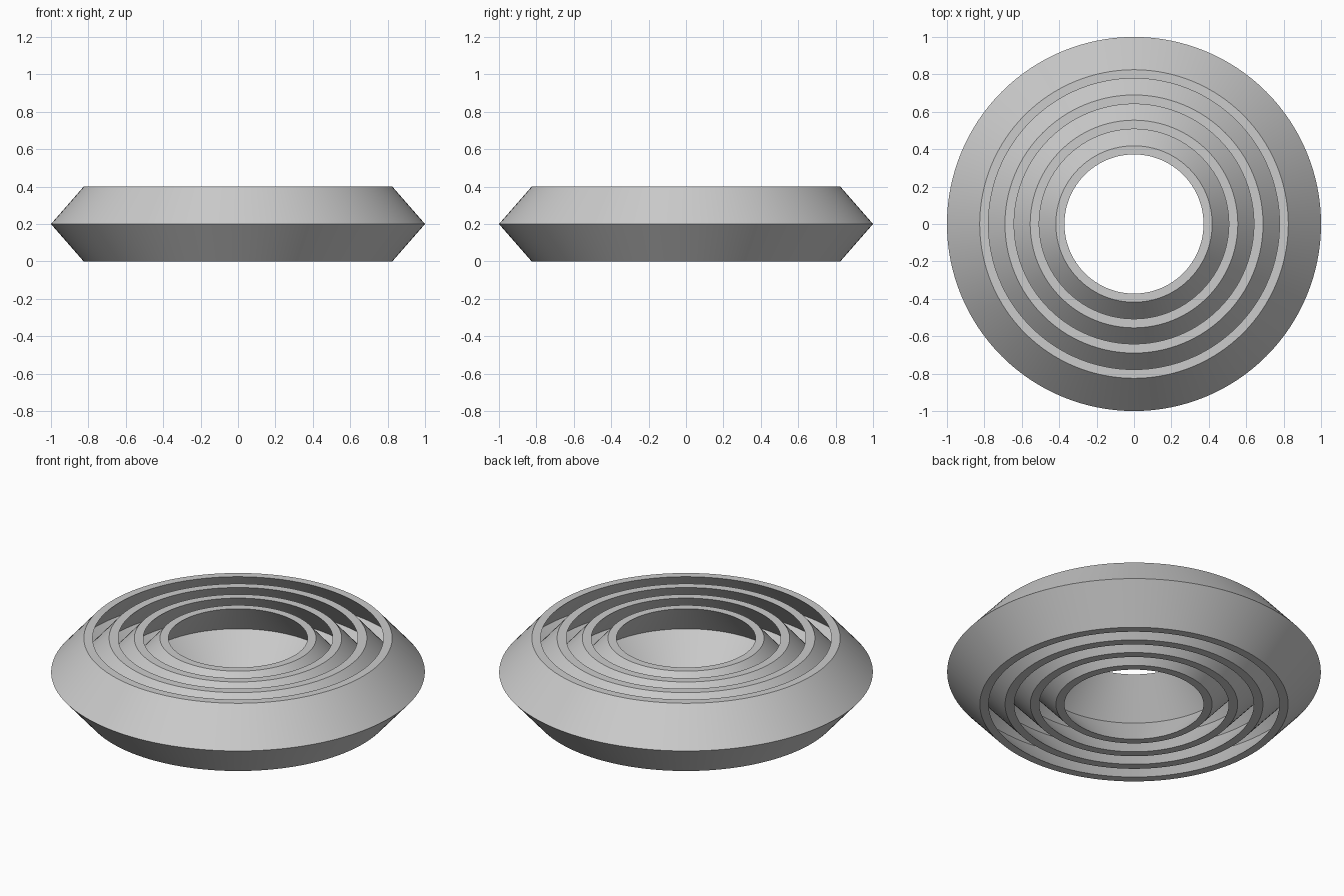
import bpy, bmesh, math

if "Cube" in bpy.data.objects:
    bpy.data.objects.remove(bpy.data.objects["Cube"])

SEGMENTS = 128
HEIGHT = 0.4
BULGE = 0.175   # how far each wall flares out at mid height

grey = bpy.data.materials.new("grey")
grey.diffuse_color = (0.6, 0.6, 0.6, 1)
grey.use_nodes = True
grey.node_tree.nodes["Principled BSDF"].inputs["Base Color"].default_value = grey.diffuse_color


def nested_ring(name, inner, outer):
    """Lathe a chevron-shaped cross-section into a closed ring."""
    profile = [(inner, 0), (outer, 0), (outer + BULGE, HEIGHT / 2),
               (outer, HEIGHT), (inner, HEIGHT), (inner + BULGE, HEIGHT / 2)]
    bm = bmesh.new()
    loops = []
    for i in range(SEGMENTS):
        a = 2 * math.pi * i / SEGMENTS
        loops.append([bm.verts.new((r * math.cos(a), r * math.sin(a), z))
                      for r, z in profile])
    n = len(profile)
    for i in range(SEGMENTS):
        here, there = loops[i], loops[(i + 1) % SEGMENTS]
        for j in range(n):
            k = (j + 1) % n
            bm.faces.new((here[j], there[j], there[k], here[k]))
    bmesh.ops.recalc_face_normals(bm, faces=bm.faces)
    mesh = bpy.data.meshes.new(name)
    bm.to_mesh(mesh)
    bm.free()
    mesh.materials.append(grey)
    obj = bpy.data.objects.new(name, mesh)
    bpy.context.collection.objects.link(obj)
    # Smooth around the ring, sharp at the ridges and rims
    bpy.ops.object.select_all(action='DESELECT')
    obj.select_set(True)
    bpy.context.view_layer.objects.active = obj
    bpy.ops.object.shade_smooth_by_angle(angle=math.radians(30))


# Four concentric rings, each captive inside the next
nested_ring("outer_ring", 0.778, 0.825)
nested_ring("second_ring", 0.641, 0.690)
nested_ring("third_ring", 0.507, 0.555)
nested_ring("inner_ring", 0.372, 0.418)
